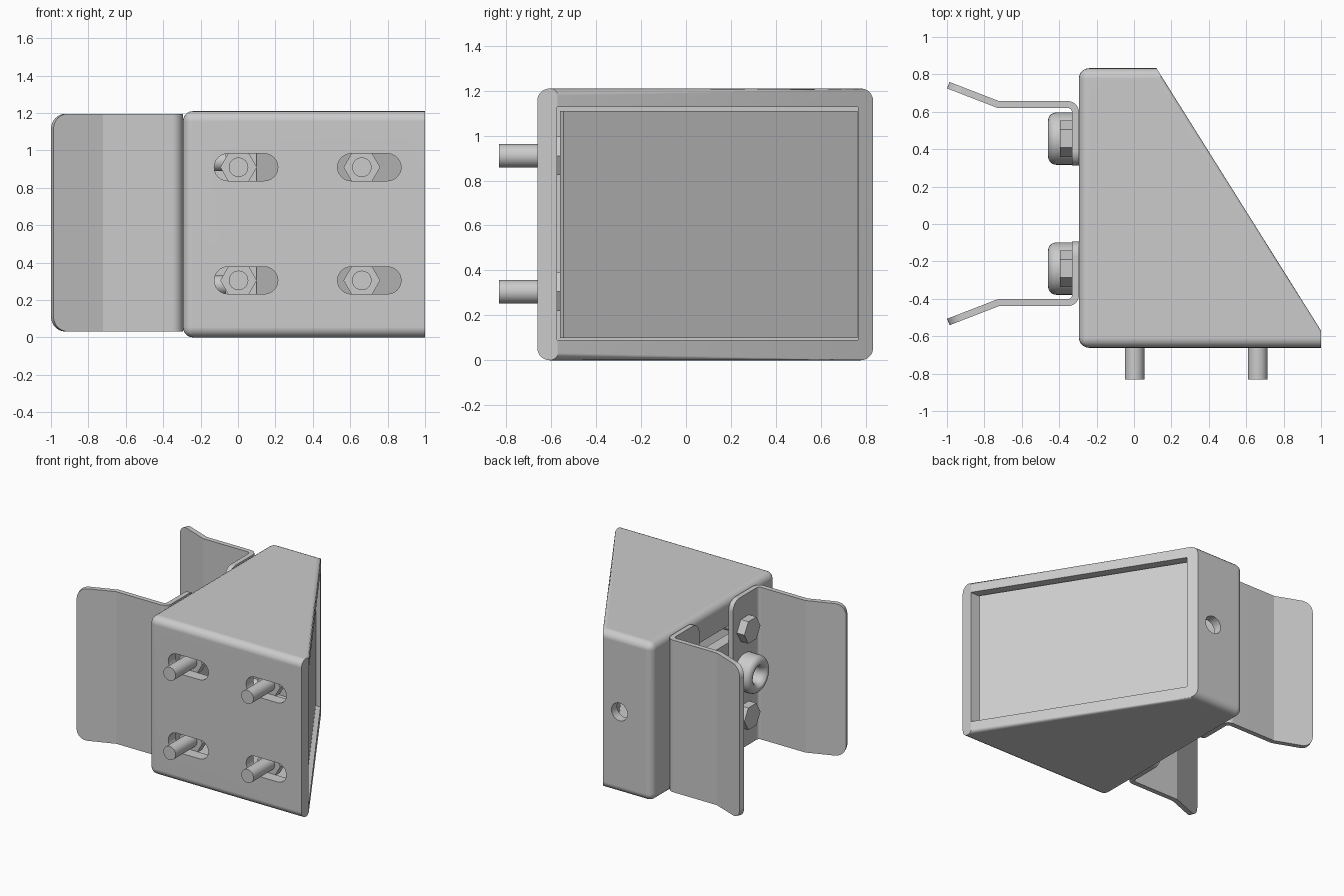
import bpy, bmesh
from math import radians, sin, cos, pi
from mathutils import Matrix, Vector

cube = bpy.data.objects.get("Cube")
if cube:
    bpy.data.objects.remove(cube)

grey = bpy.data.materials.new("light_grey")
grey.use_nodes = True
grey.diffuse_color = (0.6, 0.6, 0.6, 1)
grey.node_tree.nodes["Principled BSDF"].inputs["Base Color"].default_value = (0.6, 0.6, 0.6, 1)

ALONG_Y = Matrix.Rotation(pi / 2, 4, 'X')
ALONG_X = Matrix.Rotation(pi / 2, 4, 'Z') @ ALONG_Y


def finish(bm, name, matrix=None):
    if matrix:
        bm.transform(matrix)
    bmesh.ops.recalc_face_normals(bm, faces=bm.faces)
    mesh = bpy.data.meshes.new(name)
    bm.to_mesh(mesh)
    bm.free()
    mesh.materials.append(grey)
    obj = bpy.data.objects.new(name, mesh)
    bpy.context.collection.objects.link(obj)
    return obj


def activate(obj):
    bpy.ops.object.select_all(action='DESELECT')
    obj.select_set(True)
    bpy.context.view_layer.objects.active = obj


def smooth(obj, angle=35):
    activate(obj)
    bpy.ops.object.shade_smooth_by_angle(angle=radians(angle))
    # Keep the large faces evenly shaded
    obj.modifiers.new("flat_areas", 'WEIGHTED_NORMAL').keep_sharp = True


def prism_mesh(points, low, high):
    bm = bmesh.new()
    face = bm.faces.new([bm.verts.new((x, y, low)) for x, y in points])
    top = bmesh.ops.extrude_face_region(bm, geom=[face])["geom"]
    bmesh.ops.translate(bm, vec=(0, 0, high - low),
                        verts=[v for v in top if isinstance(v, bmesh.types.BMVert)])
    return bm


def cylinder(name, centre, turn, radius, length, sides=32):
    bm = bmesh.new()
    bmesh.ops.create_cone(bm, cap_ends=True, segments=sides, radius1=radius,
                          radius2=radius, depth=length)
    # Hexagon points lie along the horizontal
    bm.transform(Matrix.Rotation(pi / 2, 4, 'Z'))
    return finish(bm, name, Matrix.Translation(centre) @ turn)


def rod(*args):
    smooth(cylinder(*args))


def slot_cutter(centre, turn, length, width):
    r, half = width / 2, (length - width) / 2
    pts = []
    for i in range(26):
        side = 1 if i < 13 else -1
        a = -pi / 2 + pi * (i % 13) / 12
        pts.append((side * (half + r * cos(a)), side * r * sin(a)))
    return finish(prism_mesh(pts, -0.1, 0.1), "cutter", Matrix.Translation(centre) @ turn)


# Wedge housing with rounded outer edges
HEIGHT = 1.21
outline = [(-0.295, -0.662), (1, -0.662), (1, -0.57), (0.12, 0.833), (-0.295, 0.833)]
bm = prism_mesh(outline, 0, HEIGHT)
slant = Vector((1.403, 0.88, 0)).normalized()


def on_slant(v):
    return abs((v.co - Vector((1, -0.57, v.co.z))).dot(slant)) < 0.002


def is_cap(e):
    a, b = (v.co.z for v in e.verts)
    return abs(a - b) < 1e-4 and min(abs(a), abs(a - HEIGHT)) < 1e-4


edges = []
for e in bm.edges:
    mid = (e.verts[0].co + e.verts[1].co) / 2
    if is_cap(e):
        if mid.x < 0.99 and not all(on_slant(v) for v in e.verts):
            edges.append(e)
    elif mid.x < -0.2:
        edges.append(e)
bmesh.ops.bevel(bm, geom=edges, offset=0.055, segments=5, profile=0.5, affect='EDGES')
edges = [e for e in bm.edges if is_cap(e) and all(on_slant(v) for v in e.verts)]
bmesh.ops.bevel(bm, geom=edges, offset=0.032, segments=4, profile=0.5, affect='EDGES')
housing = finish(bm, "housing")

# Rear holes, front slots, bracket slots, then the hollow interior
BOLT_X, BOLT_Z = (0.003, 0.662), (0.305, 0.91)
BRACKET_MID, BRACKET_Z = 0.109, 0.61
cutters = [cylinder("cutter", (-0.02, 0.82, z), ALONG_Y, r, 0.16, 24)
           for z, r in ((0.935, 0.034), (0.625, 0.068))]
for z in BOLT_Z:
    for x in BOLT_X:
        cutters.append(slot_cutter((x + 0.04, -0.62, z), ALONG_Y, 0.34, 0.145))
for dz in (-0.33, 0.33):
    cutters.append(slot_cutter((-0.25, BRACKET_MID, BRACKET_Z + dz), ALONG_X, 0.9, 0.13))
cavity = [(-0.21, -0.575), (1.4, -0.575), (1.4, 0.765), (-0.21, 0.765)]
cutters.append(finish(prism_mesh(cavity, 0.09, 1.128), "cutter"))
activate(housing)
for c in cutters:
    c.hide_render = True
    mod = housing.modifiers.new("cut", 'BOOLEAN')
    mod.object, mod.operation, mod.solver = c, 'DIFFERENCE', 'EXACT'
    bpy.ops.object.modifier_apply(modifier=mod.name)
    bpy.data.objects.remove(c)
smooth(housing)

# Flat panel sunk into the sloping opening
panel = [(0.945, -0.545), (0.125, 0.763), (0.1, 0.747), (0.92, -0.561)]
finish(prism_mesh(panel, 0.1, 1.11), "sloping_panel")

# Front mounting bolts, heads inside the housing
for z in BOLT_Z:
    for x in BOLT_X:
        rod("front_bolt_shaft", (x, -0.702, z), ALONG_Y, 0.052, 0.26)
        rod("front_bolt_head", (x, -0.542, z), ALONG_Y, 0.098, 0.066, 6)


def bracket(name, s):
    # Bent sheet: flange, rounded bend, arm and flared end
    path = [(-0.313, 0.2025)]
    for i in range(9):
        a = pi / 2 * i / 8
        path.append((-0.353 + 0.04 * cos(a), 0.4895 + 0.04 * sin(a)))
    path += [(-0.725, 0.5295), (-0.993, 0.633)]
    bm = bmesh.new()
    rows = [[bm.verts.new((x, BRACKET_MID + s * d, z)) for z in (0.032, 1.195)]
            for x, d in path]
    for a, b in zip(rows, rows[1:]):
        bm.faces.new((a[0], b[0], b[1], a[1]))
    bmesh.ops.bevel(bm, geom=rows[0] + rows[-1], offset=0.08, segments=8,
                    profile=0.5, affect='VERTICES')
    obj = finish(bm, name)
    mod = obj.modifiers.new("sheet", 'SOLIDIFY')
    mod.thickness, mod.offset, mod.use_even_offset = 0.037, 0, True
    activate(obj)
    bpy.ops.object.modifier_apply(modifier=mod.name)
    smooth(obj, 15)


def bushing(name, y):
    # Round-edged ring with a flared hole
    profile = [(0.14, 0)]
    for i in range(6):
        a = pi / 2 * i / 5
        profile.append((0.095 + 0.045 * cos(a), 0.085 + 0.045 * sin(a)))
    profile += [(0.085, 0.127), (0.068, 0.11), (0.062, 0.09), (0.062, 0.02), (0, 0.02)]
    bm = bmesh.new()
    vs = [bm.verts.new((-0.33 - h, r, 0)) for r, h in profile]
    es = [bm.edges.new(p) for p in zip(vs, vs[1:])]
    bmesh.ops.spin(bm, geom=vs + es, cent=(0, 0, 0), axis=(1, 0, 0),
                   angle=2 * pi, steps=40)
    bmesh.ops.remove_doubles(bm, verts=bm.verts, dist=0.0005)
    smooth(finish(bm, name, Matrix.Translation((0, y, BRACKET_Z))))


# Pair of clamp brackets with their fasteners
for name, s in (("rear", 1), ("front", -1)):
    y = BRACKET_MID + s * 0.3475
    bracket(name + "_bracket", s)
    bushing(name + "_bushing", y)
    for dz in (-0.33, 0.33):
        z = BRACKET_Z + dz
        rod(name + "_bracket_bolt_head", (-0.362, y, z), ALONG_X, 0.0975, 0.066, 6)
        rod(name + "_bracket_bolt_shaft", (-0.2, y, z), ALONG_X, 0.05, 0.27)
